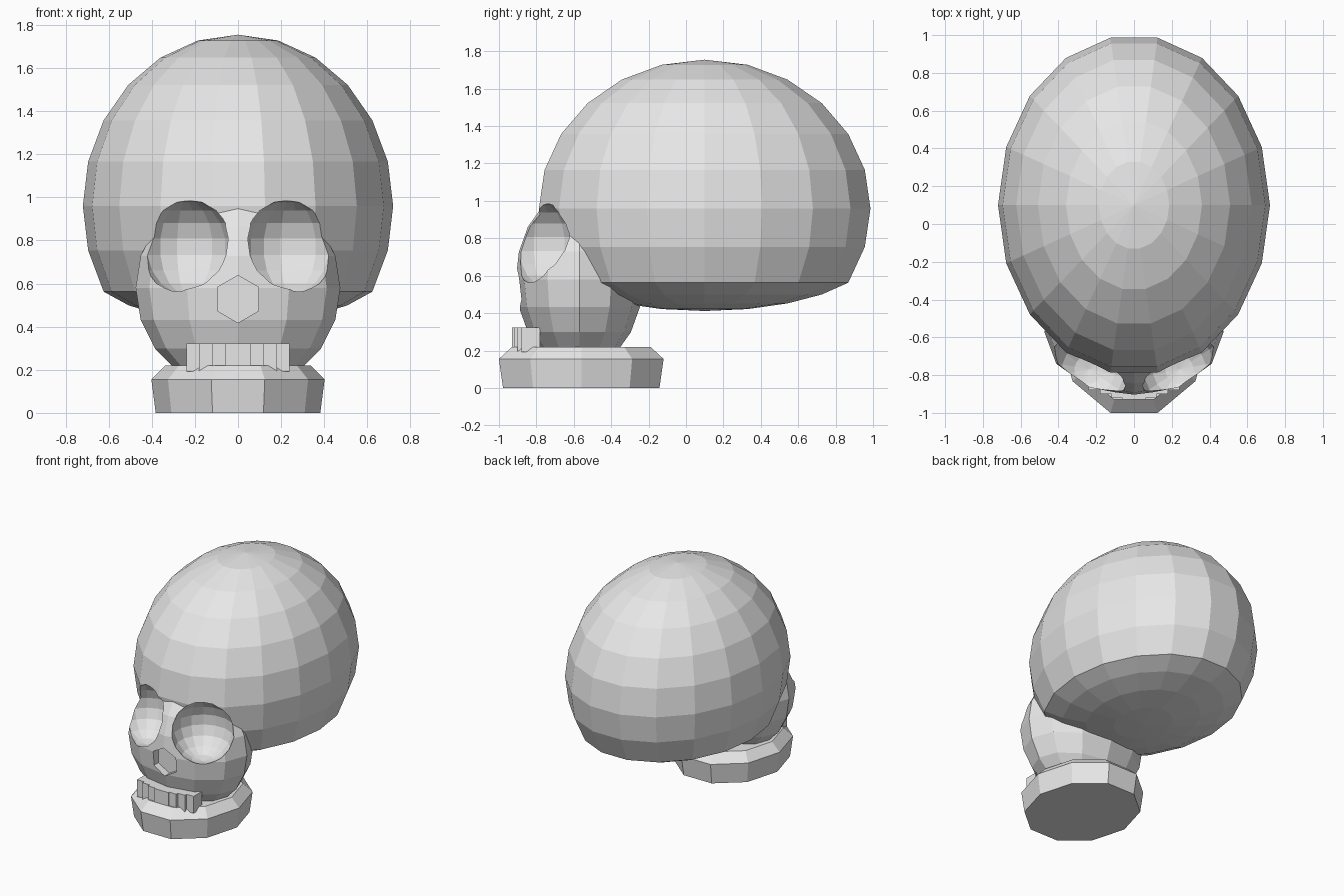
import bpy, bmesh
from math import pi
from mathutils import Matrix, Vector

cube = bpy.data.objects.get("Cube")
if cube:
    bpy.data.objects.remove(cube, do_unlink=True)

bone = bpy.data.materials.new("bone_grey")
bone.use_nodes = True
bone.diffuse_color = (0.8, 0.8, 0.8, 1)
bone.node_tree.nodes["Principled BSDF"].inputs["Base Color"].default_value = (0.8, 0.8, 0.8, 1)


def finish(name, bm):
    bmesh.ops.recalc_face_normals(bm, faces=bm.faces)
    mesh = bpy.data.meshes.new(name)
    bm.to_mesh(mesh)
    bm.free()
    mesh.materials.append(bone)
    obj = bpy.data.objects.new(name, mesh)
    bpy.context.collection.objects.link(obj)
    return obj


def ellipsoid(name, centre, radii, segments, rings, turn=0.0, flatten_below=None, squash=1.0):
    bm = bmesh.new()
    bmesh.ops.create_uvsphere(bm, u_segments=segments, v_segments=rings, radius=1)
    bmesh.ops.rotate(bm, verts=bm.verts, matrix=Matrix.Rotation(turn, 3, 'Z'))
    if flatten_below is not None:
        for v in bm.verts:
            if v.co.z < flatten_below:
                v.co.z = flatten_below + (v.co.z - flatten_below) * squash
    bmesh.ops.scale(bm, vec=radii, verts=bm.verts)
    bmesh.ops.translate(bm, vec=centre, verts=bm.verts)
    return finish(name, bm)


def combine(target, other, operation):
    """Apply a boolean and discard the helper."""
    mod = target.modifiers.new("Boolean", 'BOOLEAN')
    mod.operation = operation
    mod.solver = 'EXACT'
    mod.object = other
    bpy.context.view_layer.update()
    graph = bpy.context.evaluated_depsgraph_get()
    mesh = bpy.data.meshes.new_from_object(target.evaluated_get(graph))
    target.modifiers.clear()
    target.data = mesh
    bpy.data.objects.remove(other, do_unlink=True)


# Braincase with a flattened underside, merged with the face
skull = ellipsoid("skull", (0, 0.1, 0.96), (0.72, 0.9, 0.795), 18, 12, pi / 2, -0.5, 0.38)
face = ellipsoid("face", (0, -0.57, 0.58), (0.475, 0.34, 0.48), 12, 10)
combine(skull, face, 'UNION')

# Eye sockets
for side in (-1, 1):
    socket = ellipsoid("socket_cutter", (side * 0.24, -0.77, 0.77), (0.22, 0.22, 0.22), 16, 9, pi / 16)
    combine(skull, socket, 'DIFFERENCE')

# Hexagonal nose recess
bm = bmesh.new()
bmesh.ops.create_cone(bm, cap_ends=True, segments=6, radius1=0.11, radius2=0.11, depth=0.2)
bmesh.ops.rotate(bm, verts=bm.verts, matrix=Matrix.Rotation(pi / 2, 3, 'X'))
top = max(v.co.z for v in bm.verts)
if top < 0.105:  # point the hexagon upward
    bmesh.ops.rotate(bm, verts=bm.verts, matrix=Matrix.Rotation(pi / 6, 3, 'Y'))
bmesh.ops.translate(bm, vec=(0, -0.93, 0.528), verts=bm.verts)
combine(skull, finish("nose_cutter", bm), 'DIFFERENCE')

# Ten-sided jaw, flared to its rim and chamfered above
bm = bmesh.new()
loops = []
for z, scale in ((0, 0.95), (0.155, 1), (0.22, 0.84)):
    ring = []
    for i in range(10):
        spoke = Matrix.Rotation(i * pi / 5, 3, 'Z') @ Vector((1, 0, 0))
        ring.append(bm.verts.new((0.402 * scale * spoke.x, -0.56 + 0.463 * scale * spoke.y, z)))
    loops.append(ring)
for low, high in zip(loops, loops[1:]):
    for i in range(10):
        j = (i + 1) % 10
        bm.faces.new((low[i], low[j], high[j], high[i]))
bm.faces.new(loops[0])
bm.faces.new(loops[-1])
finish("jaw", bm)

# Upper teeth, stepping back from the middle
for side, label in ((-1, "right"), (1, "left")):
    for i, front in enumerate((-0.93, -0.92, -0.9, -0.88)):
        bm = bmesh.new()
        bmesh.ops.create_cube(bm, size=1)
        back = -0.78
        bmesh.ops.scale(bm, vec=(0.06, back - front, 0.13), verts=bm.verts)
        bmesh.ops.translate(bm, vec=(side * (0.03 + 0.06 * i), (front + back) / 2, 0.258), verts=bm.verts)
        finish(f"tooth_{label}_{i + 1}", bm)
